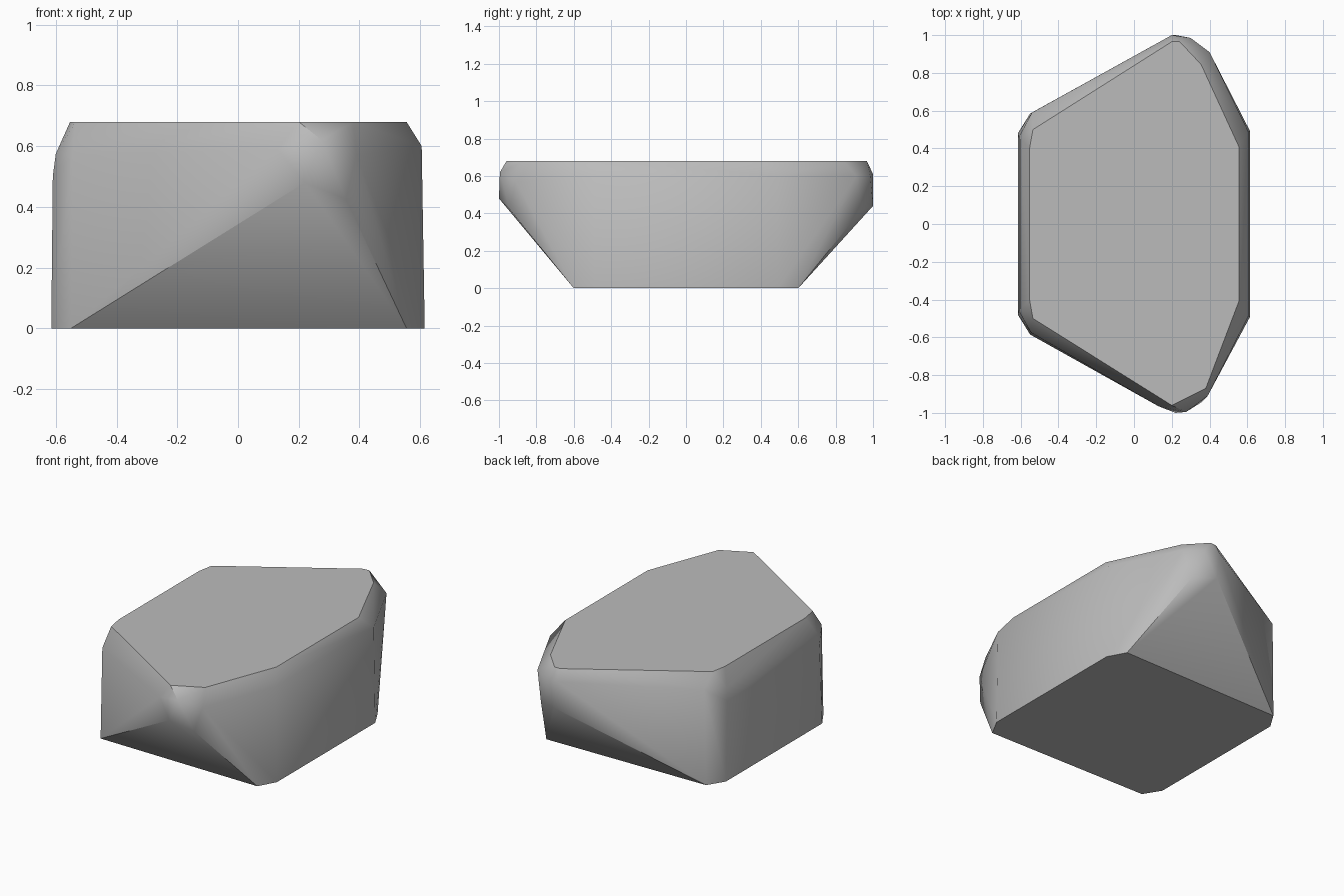
import bpy, bmesh, math

cube = bpy.data.objects.get("Cube")
if cube:
    bpy.data.objects.remove(cube, do_unlink=True)

# Grey stone colour
stone = bpy.data.materials.new("stone_grey")
stone.use_nodes = True
colour = (0.5, 0.5, 0.5, 1)
stone.diffuse_color = colour
stone.node_tree.nodes["Principled BSDF"].inputs["Base Color"].default_value = colour

TOP = 0.68

# Corners shared by both ends of the boulder, mirrored across y
shared = [
    (-0.615, 0.48, 0), (-0.55, 0.585, 0), (0.555, 0.6, 0), (0.615, 0.49, 0),  # base
    (-0.61, 0.46, 0.5), (-0.6, 0.45, 0.575), (0.605, 0.49, 0.6),              # side shoulders
    (-0.553, 0.4, TOP), (-0.535, 0.5, TOP), (0.555, 0.41, TOP),               # flat top
]
# Chipped nose at each end
front_nose = [
    (-0.545, -0.575, 0.57), (0.13, -0.965, 0.59), (0.2, -0.96, TOP), (0.38, -0.87, TOP),
    (0.275, -0.995, 0.62), (0.39, -0.91, 0.57), (0.22, -1.0, 0.48), (0.355, -0.945, 0.425),
]
back_nose = [
    (-0.54, 0.59, 0.6), (0.2, 1.0, 0.61), (0.2, 0.965, TOP), (0.24, 0.967, TOP),
    (0.355, 0.845, TOP), (0.3, 0.985, 0.6), (0.4, 0.91, 0.6), (0.22, 1.0, 0.44),
    (0.355, 0.94, 0.42),
]
corners = [(x, side * y, z) for side in (1, -1) for x, y, z in shared]
corners += front_nose + back_nose

# Wrap the corners in a faceted shell
bm = bmesh.new()
for corner in corners:
    bm.verts.new(corner)
hull = bmesh.ops.convex_hull(bm, input=bm.verts)
loose = [v for v in bm.verts if not v.link_faces]
bmesh.ops.delete(bm, geom=loose, context='VERTS')
bmesh.ops.dissolve_limit(bm, angle_limit=math.radians(2), verts=bm.verts, edges=bm.edges)
bmesh.ops.recalc_face_normals(bm, faces=bm.faces)

mesh = bpy.data.meshes.new("boulder")
bm.to_mesh(mesh)
bm.free()
mesh.materials.append(stone)
boulder = bpy.data.objects.new("boulder", mesh)
bpy.context.collection.objects.link(boulder)

# Soft edges with crisp breaks
bpy.ops.object.select_all(action='DESELECT')
boulder.select_set(True)
bpy.context.view_layer.objects.active = boulder
bpy.ops.object.shade_smooth_by_angle(angle=math.radians(40))
